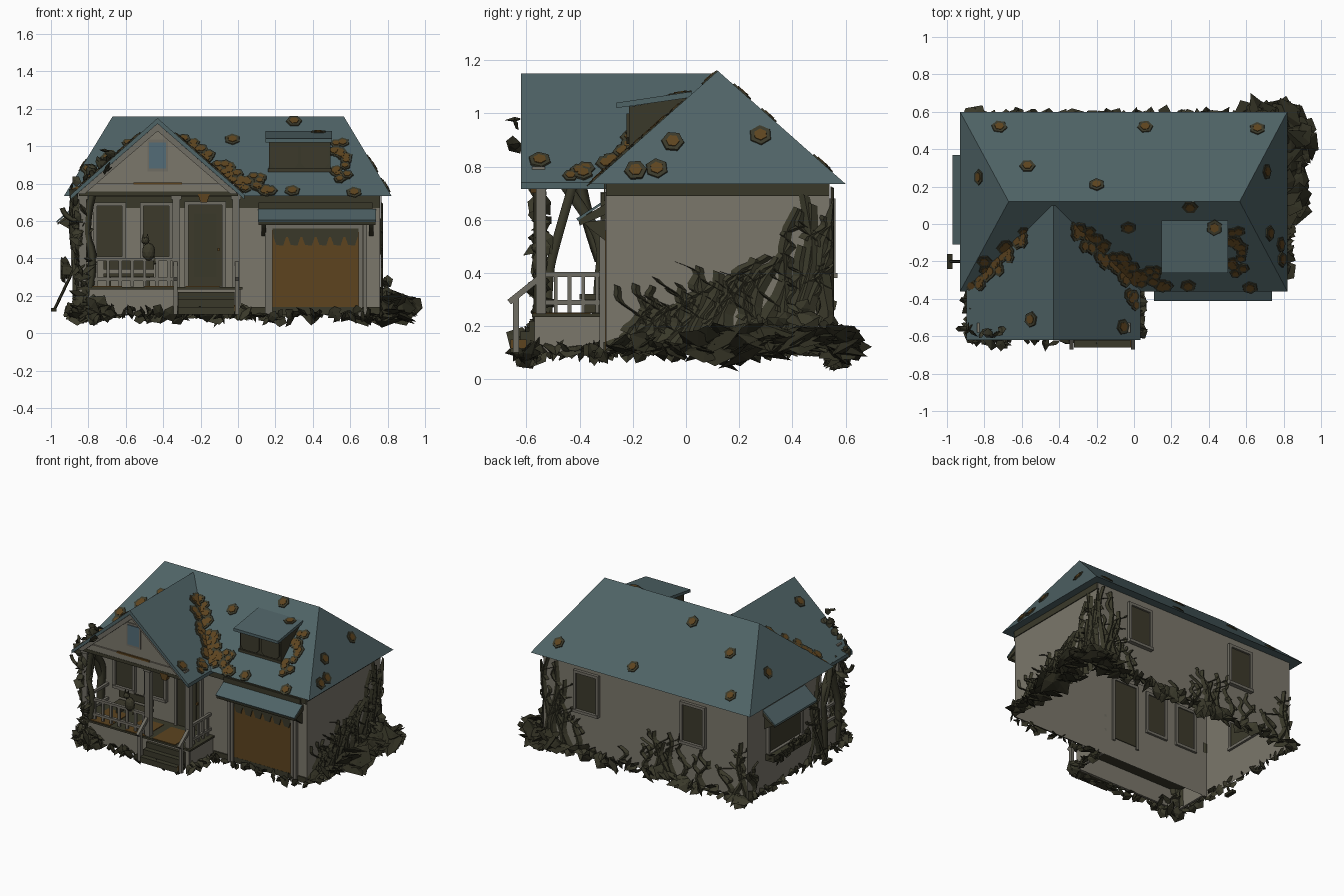
import bpy, bmesh, math, random
from mathutils import Vector, Matrix, Euler

if "Cube" in bpy.data.objects:
    bpy.data.objects.remove(bpy.data.objects["Cube"])
random.seed(7)
R = random.uniform

def mat(name, r, g, b):
    m = bpy.data.materials.new(name)
    m.diffuse_color = [((c / 255 + 0.055) / 1.055) ** 2.4 for c in (r, g, b)] + [1]
    m.use_nodes = True
    m.node_tree.nodes["Principled BSDF"].inputs["Base Color"].default_value = m.diffuse_color
    return m

WALL = mat("wall plaster", 123, 119, 107)
TRIM = mat("trim grey", 112, 109, 99)
ROOF = mat("roof slate blue", 79, 99, 102)
DARK = mat("dark pane", 60, 58, 43)
LEAF = mat("ivy olive", 58, 57, 42)
DEEP = mat("deep ivy", 46, 45, 32)
OCHRE = mat("ochre", 93, 68, 31)
BLUE = mat("blue pane", 84, 108, 119)

def finish(name, bm, *mats):
    bmesh.ops.recalc_face_normals(bm, faces=bm.faces)
    me = bpy.data.meshes.new(name)
    bm.to_mesh(me); bm.free()
    for m in mats: me.materials.append(m)
    ob = bpy.data.objects.new(name, me)
    bpy.context.collection.objects.link(ob)

def poly(name, verts, faces, m):
    bm = bmesh.new()
    vs = [bm.verts.new(v) for v in verts]
    for f in faces: bm.faces.new([vs[i] for i in f])
    finish(name, bm, m)

def prism(name, pts, axis, a, b, m):
    """Extrude a profile: axis 'y' takes (x,z) points, axis 'x' takes (y,z) points."""
    n = len(pts)
    put = (lambda p, t: (p[0], t, p[1])) if axis == 'y' else (lambda p, t: (t, p[0], p[1]))
    vs = [put(p, a) for p in pts] + [put(p, b) for p in pts]
    fs = [list(range(n)), list(range(n, 2 * n))] + [[i, (i + 1) % n, n + (i + 1) % n, n + i] for i in range(n)]
    poly(name, vs, fs, m)

def box(name, x0, x1, y0, y1, z0, z1, m):
    prism(name, [(x0, z0), (x1, z0), (x1, z1), (x0, z1)], 'y', y0, y1, m)

def beam(name, a, b, w, m, sides=4):
    a, b = Vector(a), Vector(b)
    bm = bmesh.new()
    mx = Matrix.Translation((a + b) / 2) @ (b - a).to_track_quat('Z', 'Y').to_matrix().to_4x4() @ Matrix.Rotation(math.pi / 4, 4, 'Z')
    bmesh.ops.create_cone(bm, cap_ends=True, segments=sides, radius1=w * .7, radius2=w * .7, depth=(b - a).length, matrix=mx)
    finish(name, bm, m)

# --- walls (open underneath) and trim bands
X0, X1, Y0, Y1 = -.87, .76, -.30, .54
F = Y0 - .002
c = [(X0, Y0), (X1, Y0), (X1, Y1), (X0, Y1)]
poly("house_walls", [(x, y, z) for z in (.1, .75) for x, y in c], [[i, (i + 1) % 4, 4 + (i + 1) % 4, 4 + i] for i in range(4)], WALL)
box("front_frieze", X0, X1, F - .006, F, .67, .735, LEAF)
box("side_frieze", X1 + .002, X1 + .008, Y0, Y1, .69, .735, LEAF)
box("front_base_band", .02, X1, F - .008, F, .1, .14, LEAF)

# --- main hip roof
poly("main_roof", [(-.93, -.36, .735), (.82, -.36, .735), (.82, .6, .735), (-.93, .6, .735), (-.67, .12, 1.16), (.565, .12, 1.16)],
     [(0, 1, 5, 4), (1, 2, 5), (2, 3, 4, 5), (3, 0, 4), (0, 3, 2, 1)], ROOF)

# --- porch gable
GX = -.43
prism("gable_roof", [(-.895, .74), (GX, 1.15), (.035, .74), (.035, .715), (GX, 1.12), (-.895, .715)], 'y', -.62, .1, ROOF)
prism("gable_barge_trim", [(-.86, .745), (GX, 1.12), (0, .745), (-.04, .745), (GX, 1.08), (-.82, .745)], 'y', -.60, -.57, TRIM)
prism("gable_wall", [(-.82, .755), (GX, 1.11), (-.04, .755)], 'y', -.57, -.54, WALL)
box("gable_beam", -.84, -.02, -.58, -.53, .758, .80, WALL)
box("gable_beam_shadow", -.85, -.0, -.582, -.53, .735, .758, LEAF)
box("porch_ceiling", -.85, 0, -.56, -.30, .73, .745, LEAF)
box("gable_window_frame", -.485, -.375, -.576, -.565, .865, 1.035, TRIM)
box("gable_window", -.475, -.385, -.581, -.57, .88, 1.02, BLUE)
beam("gable_tie", (-.56, -.578, .80), (-.30, -.578, .80), .012, OCHRE)

# --- porch deck (open underneath), posts, railings, steps
box("deck_front", -.85, .01, -.57, -.555, .1, .24, WALL)
for x in (-.85, .0): box("deck_side", x, x + .015, -.56, -.305, .1, .24, WALL)
box("deck_boards", -.86, .025, -.58, -.305, .235, .248, LEAF)
for x0, x1 in ((-.78, -.62), (-.50, -.34), (-.28, -.1)):
    box("deck_worn_patch", x0, x1, -.575, -.36, .247, .252, OCHRE)
for x in (-.83, -.33, -.01):
    box("porch_post", x - .019, x + .019, -.565, -.527, .24, .75, TRIM)
    box("post_cap", x - .027, x + .027, -.573, -.519, .715, .745, TRIM)
for z in (.28, .385):
    box("front_rail", -.82, -.34, -.557, -.535, z, z + .018, TRIM)
    box("side_rail", -.02, .0, -.54, -.30, z, z + .018, TRIM)
    box("left_rail", -.84, -.82, -.54, -.30, z, z + .018, TRIM)
for i in range(7):
    x = -.76 + i * .065
    box("front_baluster", x - .009, x + .009, -.553, -.539, .25, .39, TRIM)
for i in range(4):
    y = -.49 + i * .052
    box("side_baluster", -.017, -.003, y - .007, y + .007, .25, .39, TRIM)
for i in range(3):
    box("porch_step", -.32, -.02, -.66 + .035 * i, -.57, .1 + .04 * i, .14 + .04 * i, LEAF)
box("worn_step_end", -.022, -.014, -.66, -.60, .115, .15, OCHRE)
for x in (-.335, -.005):
    beam("step_handrail", (x, -.54, .39), (x, -.665, .29), .022, TRIM)
    box("step_post", x - .011, x + .011, -.65, -.628, .1, .31, TRIM)

# --- windows and doors, set through the wall so they show inside too
def opening(name, u0, u1, z0, z1, wall, pane, sill=True, inner=.012):
    base, s = {'front': (Y0, -1), 'back': (Y1, 1), 'left': (X0, -1)}[wall]
    def plate(nm, a, b, c, d, off, m):
        lo, hi = sorted((base - s * inner * (off / .022), base + s * off))
        if wall == 'left': box(nm, lo, hi, a, b, c, d, m)
        else: box(nm, a, b, lo, hi, c, d, m)
    t = .02
    plate(name + "_pane", u0, u1, z0, z1, .009, pane)
    plate(name + "_jamb", u0 - t, u0, z0 - t, z1 + t, .022, TRIM)
    plate(name + "_jamb", u1, u1 + t, z0 - t, z1 + t, .022, TRIM)
    plate(name + "_head", u0, u1, z1, z1 + t, .022, TRIM)
    if sill: plate(name + "_sill", u0 - t, u1 + t, z0 - t, z0, .03, TRIM)

for u in (-.755, -.505): opening("porch_window", u, u + .135, .41, .68, 'front', DARK)
for u in (.33, -.52): opening("back_window", u, u + .16, .40, .66, 'back', DARK)
opening("left_window", -.05, .31, .36, .60, 'left', DARK)
opening("front_door", -.265, -.085, .25, .685, 'front', DARK, False)
box("door_panel", -.235, -.115, -.314, -.305, .30, .64, LEAF)
box("door_knob", -.11, -.098, -.325, -.3, .44, .455, OCHRE)
opening("garage_door", .185, .645, .11, .56, 'front', OCHRE, False, -.004)
for x in (.145, .67): box("garage_post", x, x + .02, -.325, -.303, .1, .59, TRIM)

# ragged ivy fringe at the top of the garage door
fr = [(.185, .56)]
for i in range(6):
    a = .185 + i * .46 / 6
    fr += [(a + .005, .515), (a + .02, .472), (a + .057, .468), (a + .072, .515)]
prism("garage_fringe", fr + [(.645, .56)], 'y', -.316, -.308, LEAF)

# --- awnings over the garage and the left window
box("garage_awning_back", .11, .72, -.32, F, .60, .70, LEAF)
prism("garage_awning", [(F, .66), (F, .62), (-.40, .578), (-.405, .60)], 'x', .11, .735, LEAF)
prism("garage_awning_tiles", [(-.32, .665), (-.32, .655), (-.407, .596), (-.412, .605)], 'x', .108, .737, ROOF)
for x in (.125, .70):
    prism("awning_bracket", [(F, .60), (-.385, .59), (-.36, .565), (F, .52)], 'x', x, x + .025, LEAF)
prism("left_awning", [(-.872, .672), (-.965, .59), (-.965, .58), (-.872, .64)], 'y', -.108, .368, LEAF)
prism("left_awning_tiles", [(-.872, .684), (-.97, .60), (-.97, .59), (-.872, .673)], 'y', -.11, .37, ROOF)
for y in (-.09, .33):
    prism("left_awning_bracket", [(-.872, .65), (-.955, .588), (-.872, .54)], 'y', y, y + .02, LEAF)
box("planter_box", -.94, -.872, -.08, .34, .31, .355, LEAF)

# --- dormer
prism("dormer_body", [(-.215, .855), (-.215, 1.025), (.0, 1.06), (.0, .95)], 'x', .165, .495, LEAF)
prism("dormer_roof", [(-.262, 1.02), (-.262, 1.04), (.02, 1.082), (.02, 1.06)], 'x', .148, .503, ROOF)
for x in (.175, .338):
    prism("dormer_window", [(x, 1.0), (x + .147, 1.0), (x + .147, .91), (x + .125, .885), (x + .022, .885), (x, .91)], 'y', -.223, -.215, DARK)
box("dormer_sill", .16, .5, -.225, -.19, .862, .88, DARK)

# --- flat lichen patches that follow the roof surface
def roof_h(x, y):
    k = .425 / .48
    main = min(k * (y + .36), k * (.6 - y), .425 * (x + .93) / .26, .425 * (.82 - x) / .255) + .735
    gab = 1.15 - .41 / .465 * abs(x - GX) if -.62 < y < .11 else 0
    if .15 < x < .5 and -.26 < y < .02: gab = 1.082 - .15 * (.02 - y)
    return max(main, gab)

patches = bmesh.new()
def patch(x, y, r):
    e = .004
    n = Vector((roof_h(x - e, y) - roof_h(x + e, y), roof_h(x, y - e) - roof_h(x, y + e), 2 * e)).normalized()
    if n.z < .4: return
    q = n.to_track_quat('Z', 'Y').to_matrix().to_4x4() @ Matrix.Rotation(R(0, 1), 4, 'Z')
    lift = R(.004, .008)
    for rad, h, idx in ((r, lift, 0), (r * .6, lift + .003, 1)):
        mx = Matrix.Translation(Vector((x, y, roof_h(x, y))) + n * (h / 2)) @ q
        got = bmesh.ops.create_cone(patches, cap_ends=True, segments=6, radius1=rad, radius2=rad * .95, depth=h, matrix=mx)
        for f in {f for v in got['verts'] for f in v.link_faces}: f.material_index = idx
for x, y in [(-.72, .52), (.06, .52), (-.57, .31), (-.2, .21), (.66, .51), (.71, .28), (.725, -.05), (.785, -.11), (.79, -.19), (.3, .09), (.43, -.02),
             (.29, -.33), (.62, -.34), (-.55, -.51), (-.06, -.55), (-.8, -.2), (-.83, .25), (-.03, -.02)]:
    patch(x, y, .044)
for (ax, ay), (bx, by), n, j in [((-.31, -.03), (.02, -.3), 44, .035), ((-.02, -.27), (.2, -.30), 18, .045), ((-.02, -.36), (.0, -.44), 4, .01),
                                 ((-.56, -.04), (-.86, -.33), 26, .03), ((.54, -.04), (.56, -.27), 16, .035)]:
    for i in range(n):
        t = (i + .5) / n
        patch(ax + (bx - ax) * t + R(-j, j), ay + (by - ay) * t + R(-j, j), R(.03, .042))
finish("roof_lichen", patches, LEAF, OCHRE)

# --- ivy clumps made from irregular leaf chunks
def chunk(bm, p, size, rot, thick=.3):
    m = Euler(rot).to_matrix()
    a0 = R(0, 6)
    ring = [Vector((math.cos(a0 + i * 1.257) * size[0] * R(.6, 1.15), math.sin(a0 + i * 1.257) * size[1] * R(.6, 1.15), 0)) for i in range(5)]
    vs = []
    for v in ring + [Vector((0, 0, s * thick * size[1])) for s in (1, -1)]:
        w = Vector(p) + m @ v
        vs.append(bm.verts.new((max(-.95, min(.995, w.x)), max(-.7, min(.7, w.y)), max(0, w.z))))
    for i in range(5):
        for t in (5, 6): bm.faces.new((vs[i], vs[(i + 1) % 5], vs[t]))

def clumps(name, a, b, n, r, jit, m, spiky=1.0, flat=.6):
    bm = bmesh.new()
    for i in range(n):
        p = Vector(a).lerp(Vector(b), (i + R(0, 1)) / n) + Vector([R(-k, k) for k in jit])
        s = r * R(.7, 1.2)
        chunk(bm, p, (s * spiky, s), (R(-flat, flat), R(-flat, flat), R(0, 6.3)))
    finish(name, bm, m)

clumps("ivy_base_porch", (-.9, -.6, .12), (0, -.61, .11), 34, .045, (.02, .03, .015), DEEP, 1.1, 1.2)
clumps("ivy_base_porch_side", (.03, -.58, .11), (.03, -.33, .11), 12, .045, (.01, .02, .015), LEAF, 1.1, 1.2)
clumps("ivy_base_garage", (0, -.33, .1), (.78, -.33, .1), 26, .035, (.02, .02, .012), DEEP, 1.2, 1.5)
clumps("ivy_base_right", (.79, -.28, .12), (.81, .1, .12), 26, .055, (.015, .03, .025), DEEP, 1.3, .8)
clumps("ivy_base_right_back", (.83, .05, .13), (.88, .52, .14), 50, .075, (.04, .04, .045), DEEP, 1.5, .6)
clumps("ivy_corner_mound", (.86, .58, .13), (.62, .58, .12), 34, .065, (.04, .025, .05), DEEP, 1.35, .7)
clumps("ivy_corner_upper", (.79, .25, .2), (.79, .56, .24), 16, .045, (.02, .03, .05), LEAF, 1.2, 1.5)
clumps("ivy_base_back", (.6, .57, .11), (-.87, .57, .11), 60, .055, (.02, .02, .025), LEAF, 1.2, 1.2)
clumps("ivy_base_left", (-.885, .55, .11), (-.885, -.55, .11), 36, .042, (.015, .03, .02), LEAF, 1.1, 1.3)
clumps("ivy_post_foot", (-.88, -.58, .13), (-.7, -.6, .13), 26, .055, (.02, .04, .05), LEAF, 1, 1.3)
clumps("ivy_post_column", (-.82, -.55, .15), (-.85, -.55, .74), 46, .045, (.03, .015, .02), LEAF, 1.1, 1.5)
clumps("ivy_gable_edge", (-.87, -.57, .79), (-.70, -.57, .94), 9, .035, (.02, .02, .01), LEAF, 1, 1.5)
for z in (.87, .97): clumps("gable_leaf", (-.72, -.64, z), (-.68, -.64, z), 2, .03, (.01, .005, .01), DEEP, 1.2, 1.5)
clumps("planter_leaves", (-.93, -.08, .35), (-.93, .34, .34), 26, .026, (.02, .02, .04), DEEP, 1.4, 1.5)

# --- climbing vines: broad ridged ribbons with side shoots
def vine(bm, place, u, z0, z1, lean, w, shoots=2):
    n, ph, prev = 8, R(0, 6), None
    for i in range(n):
        t = i / (n - 1)
        uu = u + lean * t * t + .028 * math.sin(ph + t * 6)
        zz, h = z0 + (z1 - z0) * t, w * (1 - .45 * t)
        row = [bm.verts.new(place(uu + d * h, zz - d * .4 * h, o)) for d, o in ((-1, .003), (0, .016), (1, .003))]
        if prev:
            for k in (0, 1): bm.faces.new((prev[k], prev[k + 1], row[k + 1], row[k]))
        prev = row
        if shoots and i in (3, 5) and z1 - z0 > .15:
            vine(bm, place, uu, zz, min(zz + R(.08, .15), .72), R(.05, .1) * random.choice((-1, 1)), w * .65, 0)

def vines(name, place, items, w0, w1, lean0, lean1):
    bm = bmesh.new()
    for u, top in items: vine(bm, place, u, .1, top, R(lean0, lean1), R(w0, w1))
    finish(name, bm, LEAF)

tops = [(-.27 + .78 * i / 22, min(.72, (.22 + .5 * (i / 22)) * R(.75, 1.1))) for i in range(23)]
vines("vines_right_wall", lambda u, z, o: (X1 + o, max(Y0, min(u, Y1 + .015)), z), tops, .03, .044, .02, .12)
vines("vines_back_wall", lambda u, z, o: (max(X0, min(u, X1 + .015)), Y1 + o, z),
      [(.74, .72), (.7, .7), (.66, .58), (.62, .48), (.56, .4), (.5, .33), (.1, .22), (-.08, .28), (-.14, .4), (-.22, .34),
       (-.28, .42), (-.36, .33), (-.5, .3), (-.72, .28), (-.79, .4), (-.84, .5)], .024, .036, -.08, .08)
vines("vines_left_wall", lambda u, z, o: (X0 - o, max(u, Y0), z),
      [(-.28, .7), (-.24, .6), (-.18, .5), (.48, .3)], .025, .035, -.05, .05)

# --- twisted stems around the left porch corner
def stem(name, pts, r):
    cu = bpy.data.curves.new(name, 'CURVE')
    cu.dimensions, cu.bevel_depth, cu.bevel_resolution, cu.resolution_u = '3D', r, 0, 4
    sp = cu.splines.new('NURBS'); sp.points.add(len(pts) - 1)
    sp.use_endpoint_u, sp.order_u = True, 3
    for p, co in zip(sp.points, pts): p.co = (*co, 1)
    cu.materials.append(LEAF)
    bpy.context.collection.objects.link(bpy.data.objects.new(name, cu))
stem("stem_a", [(-.84, -.51, .1), (-.86, -.53, .35), (-.84, -.48, .55), (-.86, -.42, .75)], .024)
stem("stem_b", [(-.86, -.34, .1), (-.87, -.33, .35), (-.86, -.31, .5), (-.87, -.36, .6), (-.86, -.47, .75)], .028)
stem("stem_c", [(-.8, -.55, .2), (-.76, -.55, .4), (-.83, -.55, .55), (-.78, -.55, .75)], .024)
stem("stem_d", [(-.87, -.32, .45), (-.89, -.38, .62), (-.87, -.4, .74)], .026)
stem("stem_e", [(-.83, -.56, .6), (-.92, -.56, .6), (-.94, -.56, .67)], .014)

# --- garden tool leaning on the left side
beam("tool_handle", (-.985, -.2, .12), (-.88, -.2, .34), .012, DEEP, 5)
box("tool_head", -1.0, -.97, -.24, -.16, .115, .135, DEEP)

# --- bench, lantern and cat on the porch
box("bench_seat", -.72, -.45, -.40, -.32, .30, .32, DARK)
for x in (-.70, -.49): box("bench_leg", x, x + .02, -.39, -.33, .25, .30, DARK)
box("bench_back", -.72, -.45, -.33, -.318, .34, .39, DARK)
prism("lantern", [(-.2, .70), (-.165, .70), (-.15, .745), (-.215, .745)], 'y', -.585, -.55, OCHRE)
def ball(name, p, s):
    b = bmesh.new()
    bmesh.ops.create_icosphere(b, subdivisions=2, radius=1, matrix=Matrix.Translation(p) @ Matrix.Diagonal((*s, 1)))
    finish(name, b, DARK)
ball("cat_body", (-.478, -.55, .435), (.036, .03, .05))
ball("cat_head", (-.495, -.56, .495), (.022, .022, .02))
for x in (-.507, -.484): prism("cat_ear", [(x - .008, .505), (x + .008, .505), (x, .535)], 'y', -.565, -.555, DARK)
beam("cat_tail", (-.45, -.55, .41), (-.445, -.565, .37), .01, DARK)
